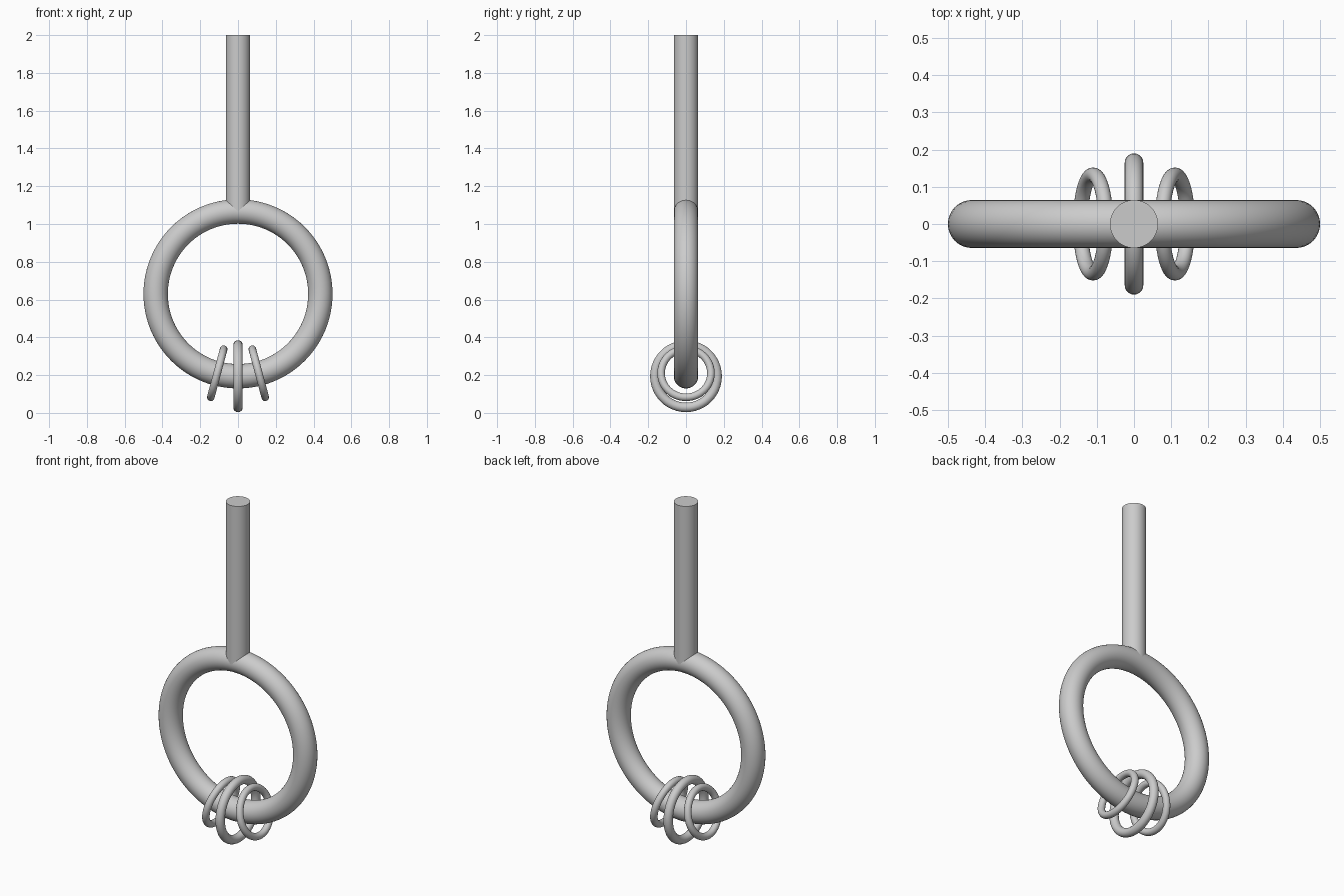
import bpy
from math import radians

if "Cube" in bpy.data.objects:
    bpy.data.objects.remove(bpy.data.objects["Cube"])


def ring(name, x, z, major, minor, rot, seg=48, sides=20):
    bpy.ops.mesh.primitive_torus_add(location=(x, 0, z), rotation=rot,
                                     major_radius=major, minor_radius=minor,
                                     major_segments=seg, minor_segments=sides)
    ob = bpy.context.object
    ob.name = name
    bpy.ops.object.shade_smooth()
    return ob


# Large hoop, facing the front
ring("large_hoop", 0, 0.63, 0.436, 0.0645, (radians(90), 0, 0), 96, 32)

# Handle rod, sunk into the top of the hoop
z0, z1 = 1.066, 2.0
bpy.ops.mesh.primitive_cylinder_add(vertices=48, radius=0.0645, depth=z1 - z0,
                                    location=(0, 0, (z0 + z1) / 2))
bpy.context.object.name = "handle_rod"
bpy.ops.object.shade_smooth_by_angle(angle=radians(30))

# Loose rings hanging on the hoop
ring("middle_ring", 0, 0.194, 0.165, 0.025, (0, radians(90), 0))
for side, label in ((-1, "left"), (1, "right")):
    ring(label + "_ring", side * 0.11, 0.21, 0.132, 0.02,
         (0, radians(90 - side * 15), 0))

# Check tilt direction: tops lean inward towards the handle
for name, side in (("left_ring", -1), ("right_ring", 1)):
    bpy.data.objects[name].rotation_euler = (0, radians(90 - side * 15), 0)
